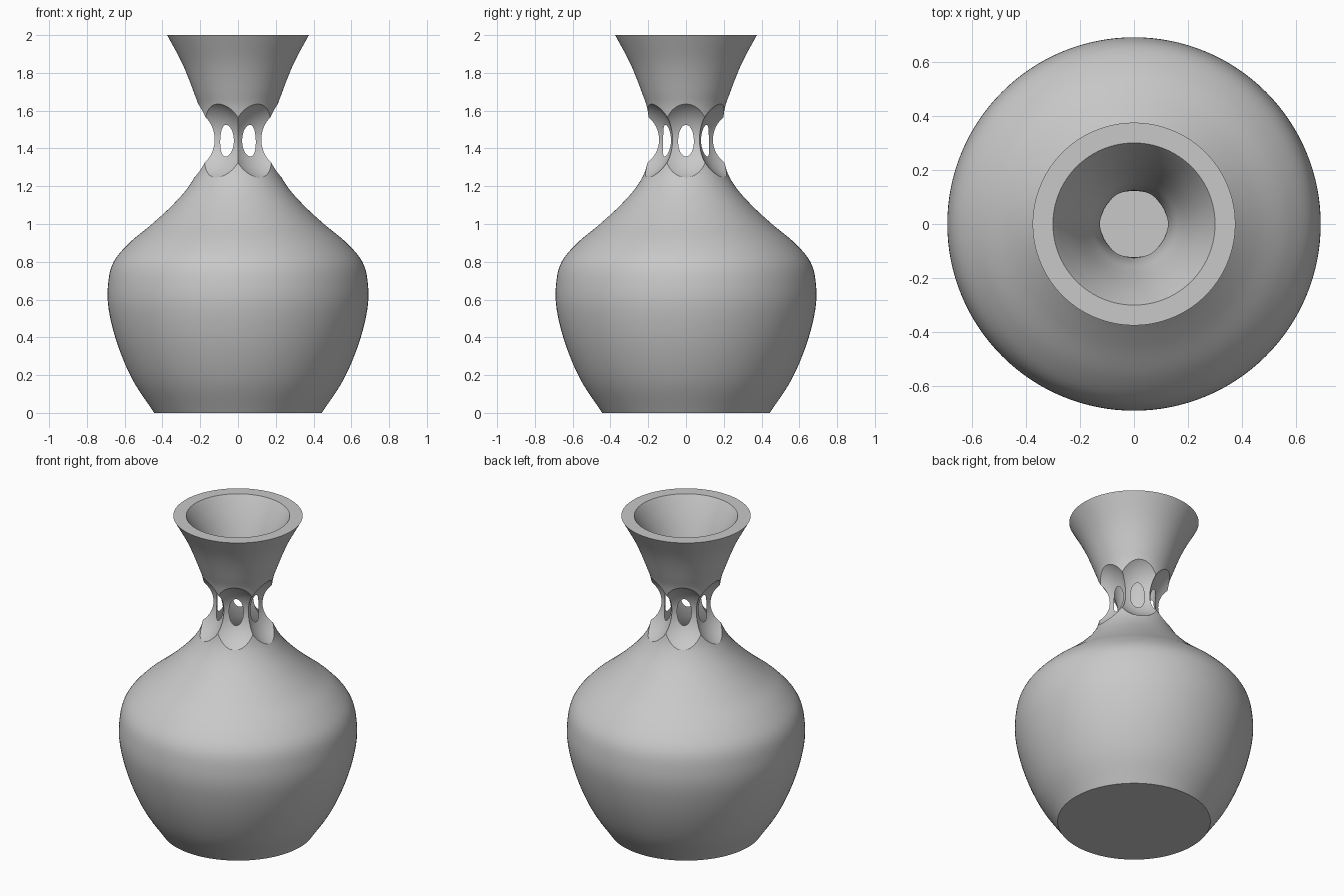
import bpy, bmesh, math
from mathutils import Vector

cube = bpy.data.objects.get("Cube")
if cube:
    bpy.data.objects.remove(cube, do_unlink=True)

WALL = 0.067          # wall thickness
SEGMENTS = 128        # turns of the lathe
HOLES = 6             # openings around the neck
HOLE_RADIUS, HOLE_OFFSET, HOLE_HEIGHT = 0.228, 0.34, 1.447

clay = bpy.data.materials.new("grey clay")
clay.use_nodes = True
clay.diffuse_color = (0.58, 0.58, 0.58, 1)
clay.node_tree.nodes["Principled BSDF"].inputs["Base Color"].default_value = clay.diffuse_color


def smooth_path(points, steps=6):
    """Catmull-Rom curve through the given points."""
    pts = [Vector(p) for p in points]
    pts = [2 * pts[0] - pts[1]] + pts + [2 * pts[-1] - pts[-2]]
    path = []
    for a, b, c, d in zip(pts, pts[1:], pts[2:], pts[3:]):
        for i in range(steps):
            t = i / steps
            path.append(0.5 * (2 * b + (c - a) * t + (2 * a - 5 * b + 4 * c - d) * t ** 2
                               + (3 * b - a - 3 * c + d) * t ** 3))
    return path + [pts[-2]]


def inset_path(path, distance):
    """Inner wall: the outer profile moved along its normals."""
    inner = []
    for i, p in enumerate(path):
        along = (path[min(i + 1, len(path) - 1)] - path[max(i - 1, 0)]).normalized()
        inner.append(p + Vector((-along.y, along.x)) * distance)
    return inner


# Outer profile as (radius, height), foot to rim
outer = smooth_path([(0.443, 0), (0.555, 0.17), (0.637, 0.36), (0.685, 0.55), (0.687, 0.69),
                     (0.658, 0.8), (0.575, 0.9), (0.455, 1.0), (0.347, 1.1), (0.26, 1.2),
                     (0.21, 1.3), (0.19, 1.45), (0.203, 1.6), (0.235, 1.7), (0.295, 1.85),
                     (0.375, 2.0)])
inner = [p for p in inset_path(outer, WALL) if WALL + 0.01 < p.y < 1.985]
floor_edge = Vector((inner[0].x - 0.01, WALL))
profile = outer + [Vector((0.3, 2.0))] + inner[::-1] + [floor_edge]

# Vase body: lathe the profile, then close the foot and the inner floor
bm = bmesh.new()
verts = [bm.verts.new((p.x, 0, p.y)) for p in profile]
edges = [bm.edges.new(pair) for pair in zip(verts, verts[1:])]
bmesh.ops.spin(bm, geom=verts + edges, cent=(0, 0, 0), axis=(0, 0, 1),
               angle=math.tau, steps=SEGMENTS)
bmesh.ops.remove_doubles(bm, verts=bm.verts, dist=0.0001)
bmesh.ops.holes_fill(bm, edges=[e for e in bm.edges if e.is_boundary], sides=0)
bmesh.ops.recalc_face_normals(bm, faces=bm.faces)
mesh = bpy.data.meshes.new("vase_body")
bm.to_mesh(mesh)
bm.free()
mesh.materials.append(clay)
vase = bpy.data.objects.new("vase_body", mesh)
bpy.context.collection.objects.link(vase)

# Neck openings: a ring of spheres cut out of the wall
cutters = []
for i in range(HOLES):
    angle = i * math.tau / HOLES
    bpy.ops.mesh.primitive_uv_sphere_add(
        segments=96, ring_count=64, radius=HOLE_RADIUS, rotation=(0, 0, angle),
        location=(HOLE_OFFSET * math.cos(angle), HOLE_OFFSET * math.sin(angle), HOLE_HEIGHT))
    cutter = bpy.context.object
    cutter.name = "neck_opening_cutter"
    cutter.hide_render = True
    cutter.data.materials.append(clay)
    cutters.append(cutter)
    cut = vase.modifiers.new("neck_opening", "BOOLEAN")
    cut.operation = "DIFFERENCE"
    cut.solver = "EXACT"
    cut.object = cutter

bpy.ops.object.select_all(action="DESELECT")
vase.select_set(True)
bpy.context.view_layer.objects.active = vase
for name in [m.name for m in vase.modifiers]:
    vase.modifiers.active = vase.modifiers[0]
    bpy.ops.object.modifier_apply(modifier=vase.modifiers[0].name)
for cutter in cutters:
    bpy.data.objects.remove(cutter, do_unlink=True)

bpy.ops.object.shade_smooth_by_angle(angle=math.radians(25))
